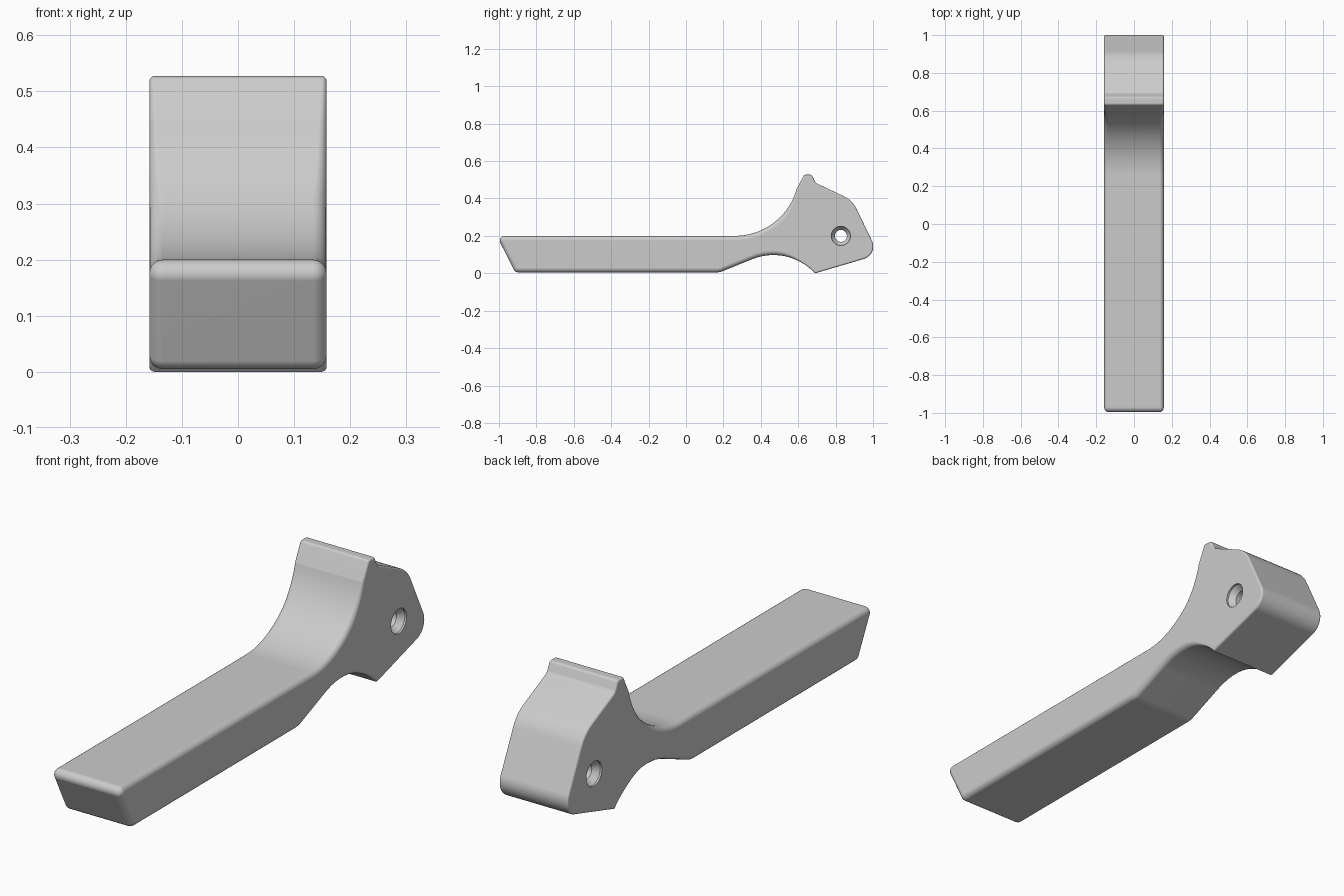
import bpy, bmesh, math
from mathutils import Vector

HALF_WIDTH = 0.158

if "Cube" in bpy.data.objects:
    bpy.data.objects.remove(bpy.data.objects["Cube"])

grey = bpy.data.materials.new("plain_grey")
grey.use_nodes = True
colour = (0.6, 0.6, 0.6, 1)
grey.diffuse_color = colour
grey.node_tree.nodes["Principled BSDF"].inputs["Base Color"].default_value = colour


def rounded(corners):
    """Closed outline with an arc of the given radius at every corner."""
    points = []
    for i, (y, z, r) in enumerate(corners):
        p = Vector((y, z))
        a = (Vector(corners[i - 1][:2]) - p).normalized()
        b = (Vector(corners[(i + 1) % len(corners)][:2]) - p).normalized()
        if r == 0:
            points.append(p)
            continue
        half = math.acos(a.dot(b)) / 2
        centre = p + (a + b).normalized() * r / math.sin(half)
        start = p + a * r / math.tan(half) - centre
        left_turn = b.x * a.y - b.y * a.x
        turn = math.copysign(math.pi - 2 * half, left_turn)
        steps = max(3, math.ceil(abs(turn) * (8 if r < 0.2 else 18)))
        for k in range(steps + 1):
            t = turn * k / steps
            c, s = math.cos(t), math.sin(t)
            points.append(centre + Vector((start.x * c - start.y * s,
                                           start.x * s + start.y * c)))
    return points


def inward(points, i):
    """Mitred inward direction of a counter-clockwise outline."""
    d1 = (points[i] - points[i - 1]).normalized()
    d2 = (points[(i + 1) % len(points)] - points[i]).normalized()
    n1, n2 = Vector((-d1.y, d1.x)), Vector((-d2.y, d2.x))
    return (n1 + n2) / (1 + n1.dot(n2))


def rim_radius(y):
    """Soft rim on the arm, tight rim on the head."""
    t = min(max((y - 0.52) / 0.1, 0), 1)
    return 0.024 + (0.009 - 0.024) * t


def skin(bm, rings):
    """Join a list of vertex rings and cap both ends."""
    n = len(rings[0])
    for r1, r2 in zip(rings, rings[1:]):
        for i in range(n):
            j = (i + 1) % n
            bm.faces.new((r1[i], r1[j], r2[j], r2[i]))
    bm.faces.new(rings[0])
    bm.faces.new(rings[-1])
    bmesh.ops.recalc_face_normals(bm, faces=bm.faces)


def make_object(name, bm):
    mesh = bpy.data.meshes.new(name)
    bm.to_mesh(mesh)
    bm.free()
    mesh.materials.append(grey)
    obj = bpy.data.objects.new(name, mesh)
    bpy.context.collection.objects.link(obj)
    return obj


# Lever side outline: y, z, corner radius
outline = rounded([
    (-1.012, 0.2, 0.026), (-0.913, 0.005, 0.026), (0.18, 0.005, 0.08),
    (0.542, 0.151, 0.302), (0.69, 0, 0), (1.03, 0.10, 0.07),
    (0.89, 0.39, 0.15), (0.692, 0.484, 0.03), (0.672, 0.527, 0.014),
    (0.632, 0.527, 0.014), (0.592, 0.452, 0), (0.52, 0.2, 0.343)])

# Lever body with rounded rims on both sides
STEPS = 5
bm = bmesh.new()
rings = []
for side in (-1, 1):
    for k in range(STEPS + 1):
        t = math.pi / 2 * k / STEPS
        if side == -1:
            t = math.pi / 2 - t
        ring = []
        for i, p in enumerate(outline):
            r = rim_radius(p.x)
            q = p + inward(outline, i) * r * (1 - math.cos(t))
            ring.append(bm.verts.new((side * (HALF_WIDTH - r * (1 - math.sin(t))), q.x, q.y)))
        rings.append(ring)
skin(bm, rings)
lever = make_object("lever", bm)

# Pivot hole, countersunk on both sides
bm = bmesh.new()
rings = []
for x, r in ((-0.2, 0.051), (-0.15, 0.051), (-0.125, 0.032),
             (0.125, 0.032), (0.15, 0.051), (0.2, 0.051)):
    rings.append([bm.verts.new((x, 0.828 + r * math.cos(a), 0.2 + r * math.sin(a)))
                  for a in (math.tau * i / 40 for i in range(40))])
skin(bm, rings)
cutter = make_object("pivot_hole_cutter", bm)
cutter.hide_render = True

cut = lever.modifiers.new("pivot_hole", "BOOLEAN")
cut.operation = "DIFFERENCE"
cut.solver = "EXACT"
cut.object = cutter
bpy.ops.object.select_all(action="DESELECT")
lever.select_set(True)
bpy.context.view_layer.objects.active = lever
bpy.ops.object.modifier_apply(modifier=cut.name)
bpy.data.objects.remove(cutter)

# Smooth curves with crisp flats
bpy.ops.object.shade_smooth_by_angle(angle=math.radians(30))
flats = lever.modifiers.new("flat_sides", "WEIGHTED_NORMAL")
flats.keep_sharp = True
